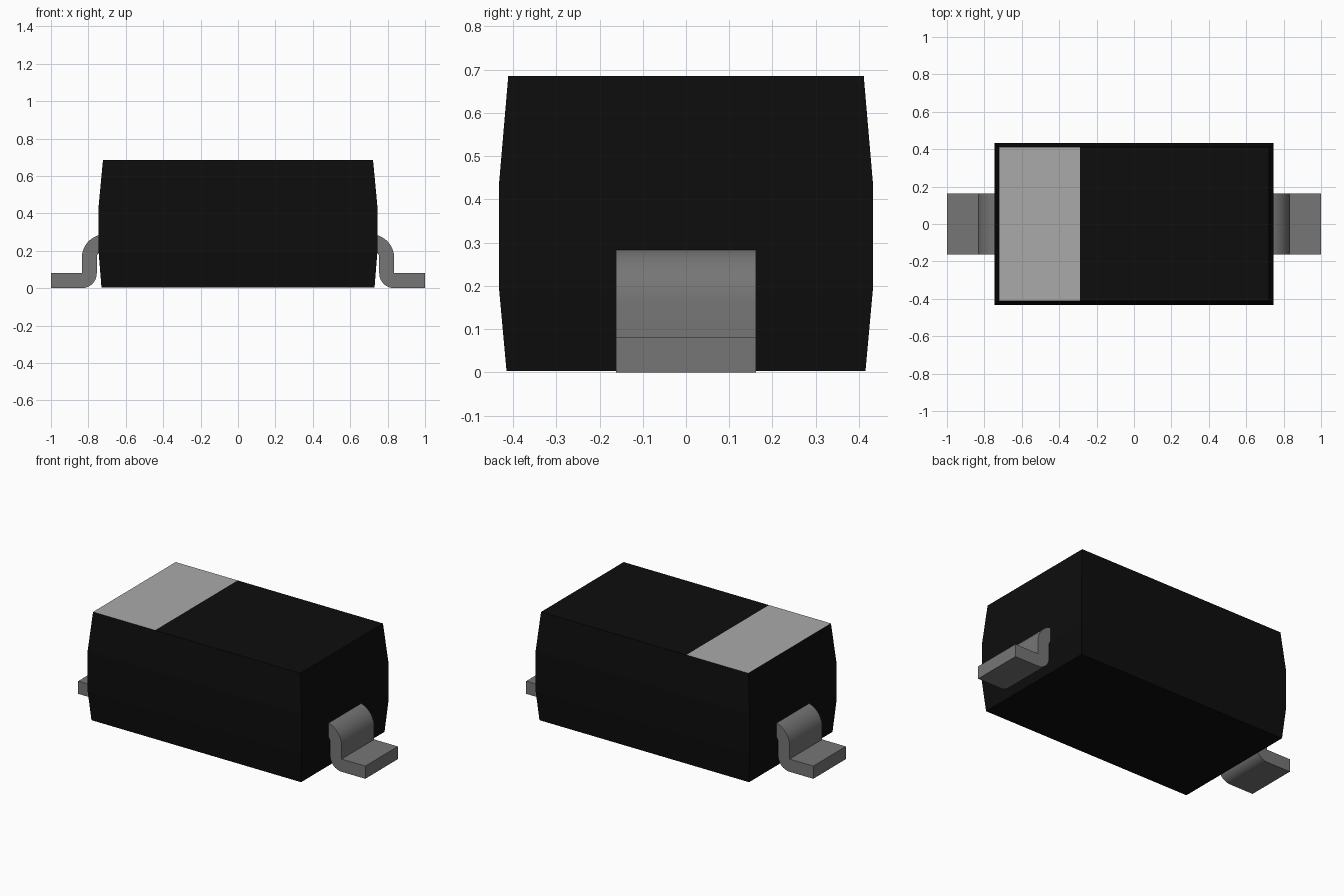
import bpy, bmesh, math

cube = bpy.data.objects.get("Cube")
if cube:
    bpy.data.objects.remove(cube, do_unlink=True)


def make_material(name, color):
    mat = bpy.data.materials.new(name)
    mat.use_nodes = True
    mat.diffuse_color = color
    bsdf = mat.node_tree.nodes["Principled BSDF"]
    bsdf.inputs["Base Color"].default_value = color
    bsdf.inputs["Roughness"].default_value = 0.6
    return mat


black = make_material("black plastic", (0.004, 0.004, 0.004, 1))
band_grey = make_material("light grey band", (0.40, 0.40, 0.40, 1))
metal = make_material("grey metal", (0.18, 0.18, 0.18, 1))


def add_object(name, bm, materials):
    bmesh.ops.recalc_face_normals(bm, faces=bm.faces)
    mesh = bpy.data.meshes.new(name)
    bm.to_mesh(mesh)
    bm.free()
    for mat in materials:
        mesh.materials.append(mat)
    obj = bpy.data.objects.new(name, mesh)
    bpy.context.collection.objects.link(obj)
    return obj


# Moulded body: stacked rectangles (half x, half y, z), tapering at both ends
TOP = 0.685
levels = [(0.73, 0.415, 0.003), (0.745, 0.432, 0.19),
          (0.745, 0.432, 0.44), (0.722, 0.411, TOP)]
bm = bmesh.new()
rings = [[bm.verts.new((sx * hx, sy * hy, z))
          for sx, sy in ((-1, -1), (1, -1), (1, 1), (-1, 1))]
         for hx, hy, z in levels]
for low, high in zip(rings, rings[1:]):
    for i in range(4):
        j = (i + 1) % 4
        bm.faces.new((low[i], low[j], high[j], high[i]))
bm.faces.new(rings[0][::-1])
top_face = bm.faces.new(rings[-1])

# Polarity band: cut the top face and colour its left part
bmesh.ops.bisect_plane(bm, geom=[top_face] + list(top_face.edges) + rings[-1],
                       plane_co=(-0.29, 0, 0), plane_no=(1, 0, 0))
for face in bm.faces:
    center = face.calc_center_median()
    if center.z > TOP - 0.01 and center.x < -0.29:
        face.material_index = 1
add_object("body", bm, [black, band_grey])


# Bent leads: side profile of a strip, extruded across y
def arc(cx, cz, radius, start, end, steps=10):
    angles = [math.radians(start + (end - start) * i / steps) for i in range(steps + 1)]
    return [(cx + radius * math.cos(a), cz + radius * math.sin(a)) for a in angles]


profile = ([(1.0, 0.0)] + arc(0.835, 0.08, 0.08, 270, 180)
           + arc(0.71, 0.163, 0.045, 0, 90)
           + arc(0.71, 0.163, 0.125, 90, 0)
           + [(0.835, 0.08), (1.0, 0.08)])


def add_lead(name, side):
    bm = bmesh.new()
    face = bm.faces.new([bm.verts.new((side * x, -0.162, z)) for x, z in profile])
    result = bmesh.ops.extrude_face_region(bm, geom=[face])
    moved = [v for v in result["geom"] if isinstance(v, bmesh.types.BMVert)]
    bmesh.ops.translate(bm, verts=moved, vec=(0, 0.324, 0))
    lead = add_object(name, bm, [metal])
    bpy.ops.object.select_all(action="DESELECT")
    lead.select_set(True)
    bpy.context.view_layer.objects.active = lead
    bpy.ops.object.shade_smooth_by_angle(angle=math.radians(30))


add_lead("left_lead", 1)
add_lead("right_lead", -1)
